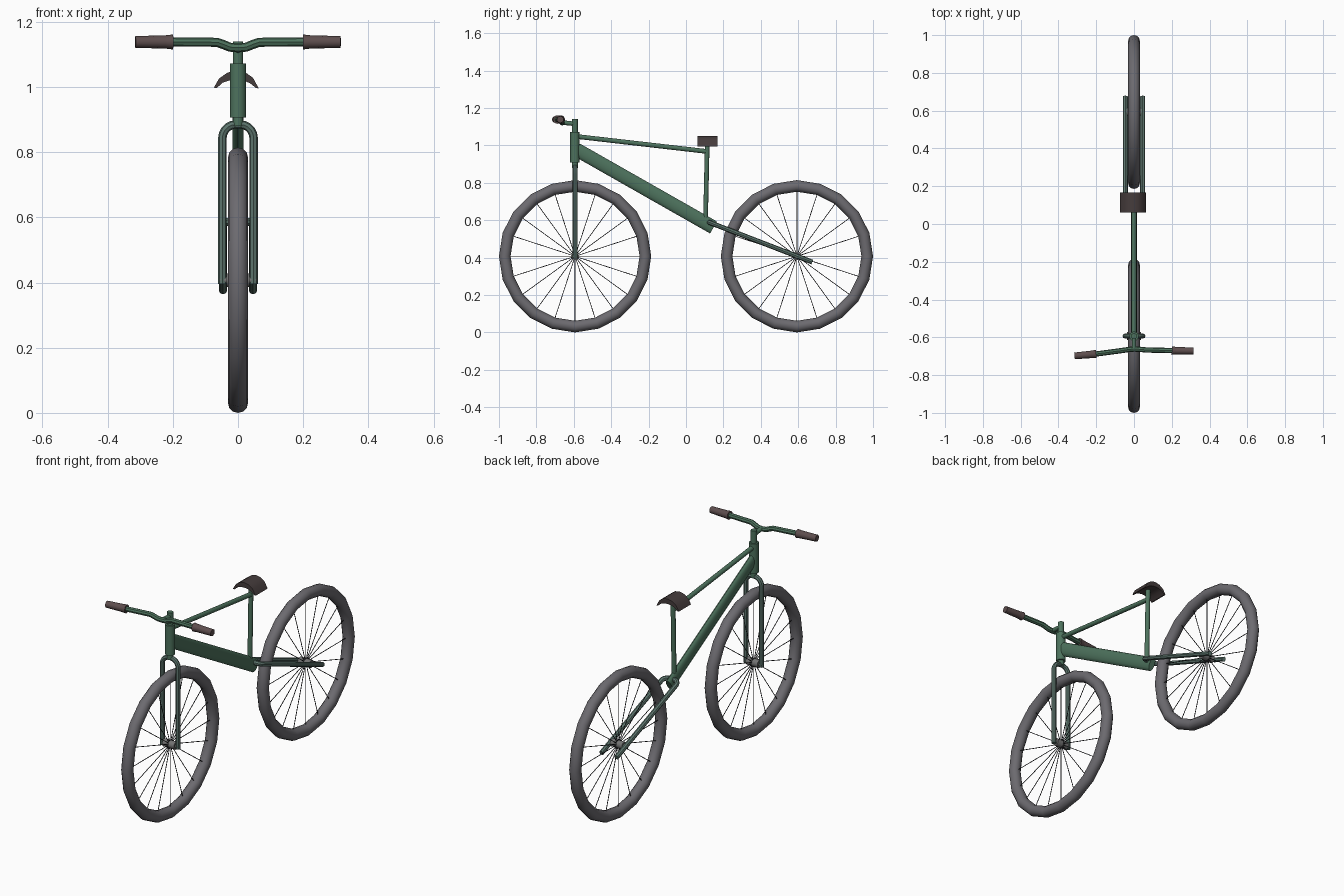
import bpy, bmesh
from math import sin, cos, pi, radians
from mathutils import Vector, Matrix

if "Cube" in bpy.data.objects:
    bpy.data.objects.remove(bpy.data.objects["Cube"])


def material(name, rgb):
    m = bpy.data.materials.new(name)
    m.diffuse_color = (*rgb, 1)
    m.use_nodes = True
    m.node_tree.nodes["Principled BSDF"].inputs["Base Color"].default_value = m.diffuse_color
    return m


GREEN = material("frame_green", (0.075, 0.17, 0.11))
FORK = material("fork_green", (0.11, 0.18, 0.155))
RUBBER = material("rubber", (0.15, 0.145, 0.16))
METAL = material("hub_grey", (0.17, 0.17, 0.17))
BLACK = material("spoke_black", (0.02, 0.02, 0.025))
GRIP = material("grip_brown", (0.11, 0.075, 0.075))
LEATHER = material("seat_brown", (0.06, 0.045, 0.045))


def finish(ob, name, mat):
    ob.name = name
    ob.data.materials.clear()
    ob.data.materials.append(mat)
    bpy.ops.object.select_all(action='DESELECT')
    ob.select_set(True)
    bpy.context.view_layer.objects.active = ob
    bpy.ops.object.shade_smooth_by_angle(angle=radians(40))
    return ob


def rod(name, a, b, r, mat, r2=None, sides=14, squash=(1, 1)):
    """Straight tube from a to b; squash scales its cross-section."""
    a, b = Vector(a), Vector(b)
    d = b - a
    bm = bmesh.new()
    bmesh.ops.create_cone(bm, cap_ends=True, segments=sides, radius1=r,
                          radius2=r if r2 is None else r2, depth=d.length)
    bm.transform(Matrix.Translation((a + b) / 2)
                 @ d.to_track_quat('Z', 'Y').to_matrix().to_4x4()
                 @ Matrix.Diagonal((*squash, 1, 1)))
    return from_bmesh(name, bm, mat)


def from_bmesh(name, bm, mat):
    me = bpy.data.meshes.new(name)
    bm.to_mesh(me)
    bm.free()
    ob = bpy.data.objects.new(name, me)
    bpy.context.collection.objects.link(ob)
    return finish(ob, name, mat)


def bent_tube(name, pts, r, mat):
    """Tube that follows a path."""
    cu = bpy.data.curves.new(name, 'CURVE')
    cu.dimensions = '3D'
    cu.bevel_depth = r
    cu.bevel_resolution = 2
    cu.use_fill_caps = True
    sp = cu.splines.new('POLY')
    sp.points.add(len(pts) - 1)
    for p, co in zip(sp.points, pts):
        p.co = (*co, 1)
    ob = bpy.data.objects.new(name, cu)
    bpy.context.collection.objects.link(ob)
    bpy.ops.object.select_all(action='DESELECT')
    ob.select_set(True)
    bpy.context.view_layer.objects.active = ob
    bpy.ops.object.convert(target='MESH')
    return finish(bpy.context.view_layer.objects.active, name, mat)


def u_path(crown, end, half, corner):
    """U shape: crossbar at crown, two legs at +-half running to end."""
    crown, end = Vector(crown), Vector(end)
    d = (end - crown).normalized()
    side = [end + Vector((half, 0, 0))]
    for i in range(6):
        t = pi / 2 * i / 5
        side.append(crown + d * corner * (1 - sin(t))
                    + Vector((half - corner * (1 - cos(t)), 0, 0)))
    return side + [Vector((-p.x, p.y, p.z)) for p in reversed(side)]


# Wheels: tyre, hub, axle and spokes
R, TUBE, SPOKES = 0.407, 0.031, 20
for tag, y in (("front", -0.593), ("rear", 0.593)):
    c = Vector((0, y, R))
    bpy.ops.mesh.primitive_torus_add(location=c, rotation=(0, pi / 2, 0),
                                     major_segments=20, minor_segments=12,
                                     major_radius=R - TUBE, minor_radius=TUBE)
    finish(bpy.context.object, tag + "_tyre", RUBBER)
    x = Vector((1, 0, 0))
    rod(tag + "_hub", c - x * 0.036, c + x * 0.036, 0.021, METAL)
    rod(tag + "_axle", c - x * 0.056, c + x * 0.056, 0.011, METAL)
    bm = bmesh.new()
    for i in range(SPOKES):
        rot = Matrix.Rotation(2 * pi * i / SPOKES, 4, 'X')
        bmesh.ops.create_cone(bm, cap_ends=False, segments=5, radius1=0.002,
                              radius2=0.002, depth=0.345,
                              matrix=Matrix.Translation(c) @ rot
                              @ Matrix.Translation((0, 0, 0.18)))
    from_bmesh(tag + "_spokes", bm, BLACK)

# Fork and rear stays
bent_tube("front_fork", u_path((0, -0.593, 0.885), (0, -0.593, 0.395), 0.048, 0.042), 0.013, FORK)
bent_tube("rear_stays", u_path((0, 0.125, 0.588), (0, 0.675, 0.376), 0.046, 0.03), 0.013, FORK)

# Frame tubes
rod("head_tube", (0, -0.594, 0.907), (0, -0.594, 1.072), 0.025, GREEN)
rod("steerer", (0, -0.594, 0.88), (0, -0.594, 1.14), 0.016, GREEN)
rod("down_tube", (0, -0.585, 0.977), (0, 0.147, 0.561), 0.037, GREEN, squash=(0.45, 1))
rod("top_tube", (0, -0.59, 1.048), (0, 0.115, 0.967), 0.0125, GREEN)
rod("seat_tube", (0, 0.104, 0.585), (0, 0.114, 1.03), 0.0125, GREEN)

# Stem, handlebar and grips
rod("stem", (0, -0.594, 1.115), (0, -0.662, 1.122), 0.012, GREEN)
left, right = Vector((-0.312, -0.698, 1.138)), Vector((0.312, -0.672, 1.138))
bent_tube("handlebar", [left, (-0.2, -0.688, 1.138), (-0.065, -0.67, 1.137),
                        (-0.045, -0.667, 1.13), (-0.025, -0.664, 1.122),
                        (0, -0.662, 1.12), (0.025, -0.663, 1.122),
                        (0.045, -0.665, 1.13), (0.065, -0.667, 1.137),
                        (0.2, -0.67, 1.138), right], 0.014, GREEN)
for tag, end, inner in (("left", left, Vector((-0.2, -0.688, 1.138))),
                        ("right", right, Vector((0.2, -0.67, 1.138)))):
    d = (end - inner).normalized()
    rod(tag + "_grip", inner, end + d * 0.003, 0.021, GRIP, r2=0.018)
    rod(tag + "_grip_collar", inner, inner + d * 0.025, 0.023, GRIP, r2=0.02)

# Seat: arched crescent profile extruded along y
outer = [(-0.074, 0.998), (-0.058, 1.026), (-0.032, 1.044), (-0.005, 1.05),
         (0.022, 1.045), (0.046, 1.028), (0.064, 0.995)]
under = [(0.055, 0.997), (0.036, 1.012), (0.015, 1.02), (-0.005, 1.022),
         (-0.027, 1.02), (-0.047, 1.013), (-0.066, 0.996)]
bm = bmesh.new()
n = len(outer)
front, back = ([bm.verts.new((x, y, z)) for x, z in outer + under] for y in (0.062, 0.168))
for i in range(2 * n):
    j = (i + 1) % (2 * n)
    bm.faces.new((front[i], front[j], back[j], back[i]))
for ring in (front, back):
    for i in range(n - 1):
        bm.faces.new((ring[i], ring[i + 1], ring[-2 - i], ring[-1 - i]))
bmesh.ops.recalc_face_normals(bm, faces=bm.faces)
from_bmesh("seat", bm, LEATHER)
